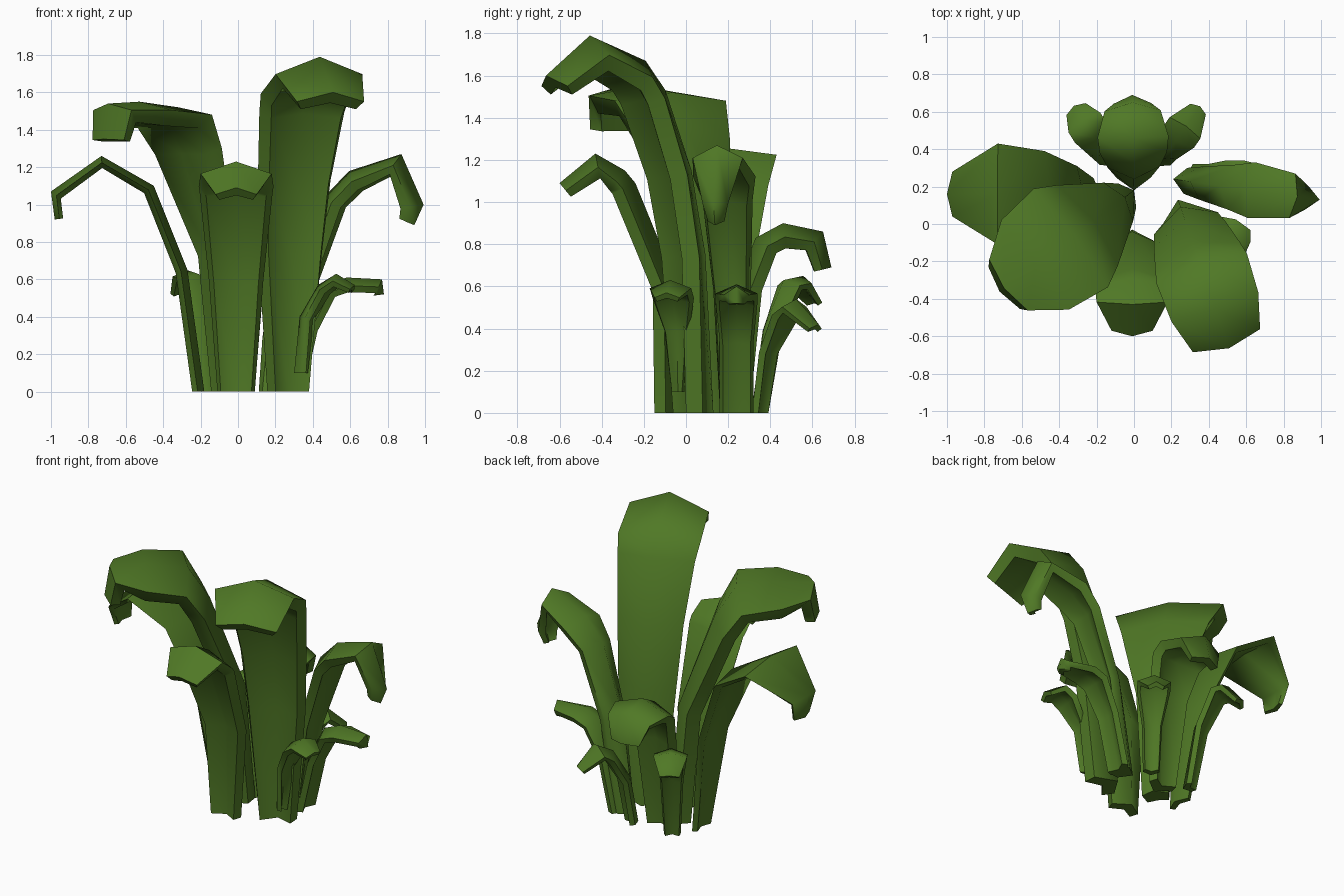
import bpy
import bmesh
from math import cos, sin, radians
from mathutils import Vector

default_cube = bpy.data.objects.get("Cube")
if default_cube:
    bpy.data.objects.remove(default_cube, do_unlink=True)

# Single leaf colour
LEAF_GREEN = (0.08, 0.19, 0.019, 1.0)
green = bpy.data.materials.new("leaf_green")
green.use_nodes = True
green.diffuse_color = LEAF_GREEN
shader = next(n for n in green.node_tree.nodes if n.type == 'BSDF_PRINCIPLED')
shader.inputs["Base Color"].default_value = LEAF_GREEN
shader.inputs["Roughness"].default_value = 0.8


def leaf(name, base, heading, depth, rings, arch=0.55):
    """Sweep an arched, hollow-bellied section along a drooping ridge.

    base: ground position of the ridge; heading: degrees it leans towards;
    depth: section depth; rings: (distance out, height, half width);
    arch: share of the depth by which the edges hang below the ridge.
    """
    angle = radians(heading)
    forward = Vector((cos(angle), sin(angle), 0))
    side = Vector((-sin(angle), cos(angle), 0))
    up = Vector((0, 0, 1))
    origin = Vector((base[0], base[1], 0))
    last = len(rings) - 1

    bm = bmesh.new()
    loops = []
    for i, (out, height, half) in enumerate(rings):
        # The normal follows the ridge; the foot stays level on the ground
        before, after = rings[max(i - 1, 0)], rings[min(i + 1, last)]
        run, rise = after[0] - before[0], after[1] - before[1]
        if i == 0:
            run, rise = 0, 1
        normal = (up * run - forward * rise).normalized()
        thick = depth * (0.7 if i == last else 1)
        fold, wall = thick * arch, thick * (1 - arch)
        section = [
            (-half, -fold), (0, 0), (half, -fold),
            (half * 0.82, -thick), (0, -wall * 1.4), (-half * 0.82, -thick),
        ]
        centre = origin + forward * out + up * height
        loops.append([bm.verts.new(centre + side * s + normal * n) for s, n in section])

    # Skin between neighbouring rings, then close both ends
    for lower, upper in zip(loops, loops[1:]):
        for k in range(len(lower)):
            j = (k + 1) % len(lower)
            bm.faces.new((lower[k], lower[j], upper[j], upper[k]))
    for ring in (loops[0], loops[-1]):
        for half_ring in ((0, 1, 4, 5), (1, 2, 3, 4)):
            bm.faces.new([ring[k] for k in half_ring])
    bmesh.ops.recalc_face_normals(bm, faces=bm.faces)

    mesh = bpy.data.meshes.new(name)
    bm.to_mesh(mesh)
    bm.free()
    mesh.materials.append(green)
    obj = bpy.data.objects.new(name, mesh)
    bpy.context.collection.objects.link(obj)
    bpy.ops.object.select_all(action='DESELECT')
    obj.select_set(True)
    bpy.context.view_layer.objects.active = obj
    bpy.ops.object.shade_smooth_by_angle(angle=radians(66))
    return obj


# Tall leaves at the front
leaf("tallest_leaf", (0.235, 0.13), -71, 0.17,
     [(0, 0, .115), (.04, .75, .18), (.11, 1.15, .205), (.24, 1.53, .24),
      (.34, 1.67, .255), (.62, 1.79, .245), (.84, 1.6, .19)])
leaf("front_leaf", (-0.01, -0.03), -90, 0.12,
     [(0, 0, .1), (.01, .6, .145), (.21, 1.09, .195), (.26, 1.15, .2), (.4, 1.23, .19), (.57, 1.09, .11)])
leaf("broad_right_leaf", (0, 0.18), 217, 0.13,
     [(0, 0, .08), (.06, .75, .13), (.27, 1.32, .27), (.4, 1.52, .33),
      (.66, 1.55, .3), (.87, 1.54, .17), (.9, 1.35, .14)], 0.35)

# Arching leaves on both sides
leaf("outer_right_leaf", (-0.18, 0.16), 180, 0.065,
     [(0, 0, .085), (.09, .65, .15), (.27, 1.1, .23), (.55, 1.26, .27), (.82, 1.07, .12), (.8, .92, .08)])
leaf("outer_left_leaf", (0.21, 0.24), -8, 0.12,
     [(0, 0, .07), (.09, .6, .09), (.25, 1.04, .12), (.39, 1.18, .15),
      (.67, 1.27, .12), (.79, 1, .06), (.74, .89, .04)])

# Shorter leaves at the back
leaf("back_leaf", (0, 0.18), 91, 0.12,
     [(0, 0, .09), (.06, .6, .14), (.15, .83, .18), (.28, .9, .19), (.47, .86, .15), (.51, .69, .1)])
leaf("small_back_right_leaf", (-0.12, 0.31), 122, 0.07,
     [(0, 0, .05), (.07, .4, .07), (.18, .63, .1), (.29, .65, .1), (.38, .54, .06)])
leaf("small_back_left_leaf", (0.13, 0.31), 55, 0.07,
     [(0, 0, .05), (.05, .3, .06), (.16, .49, .1), (.26, .54, .1), (.39, .42, .05)])

# Small leaves low on the left
leaf("small_front_left_leaf", (0.3, -0.03), -11, 0.07,
     [(0, .1, .03), (.03, .4, .06), (.13, .57, .1), (.23, .63, .1), (.33, .57, .06)])
leaf("small_left_leaf", (0.27, 0.24), 0, 0.08,
     [(0, 0, .08), (.08, .35, .08), (.19, .56, .1), (.31, .61, .1), (.5, .6, .06), (.51, .52, .04)])
